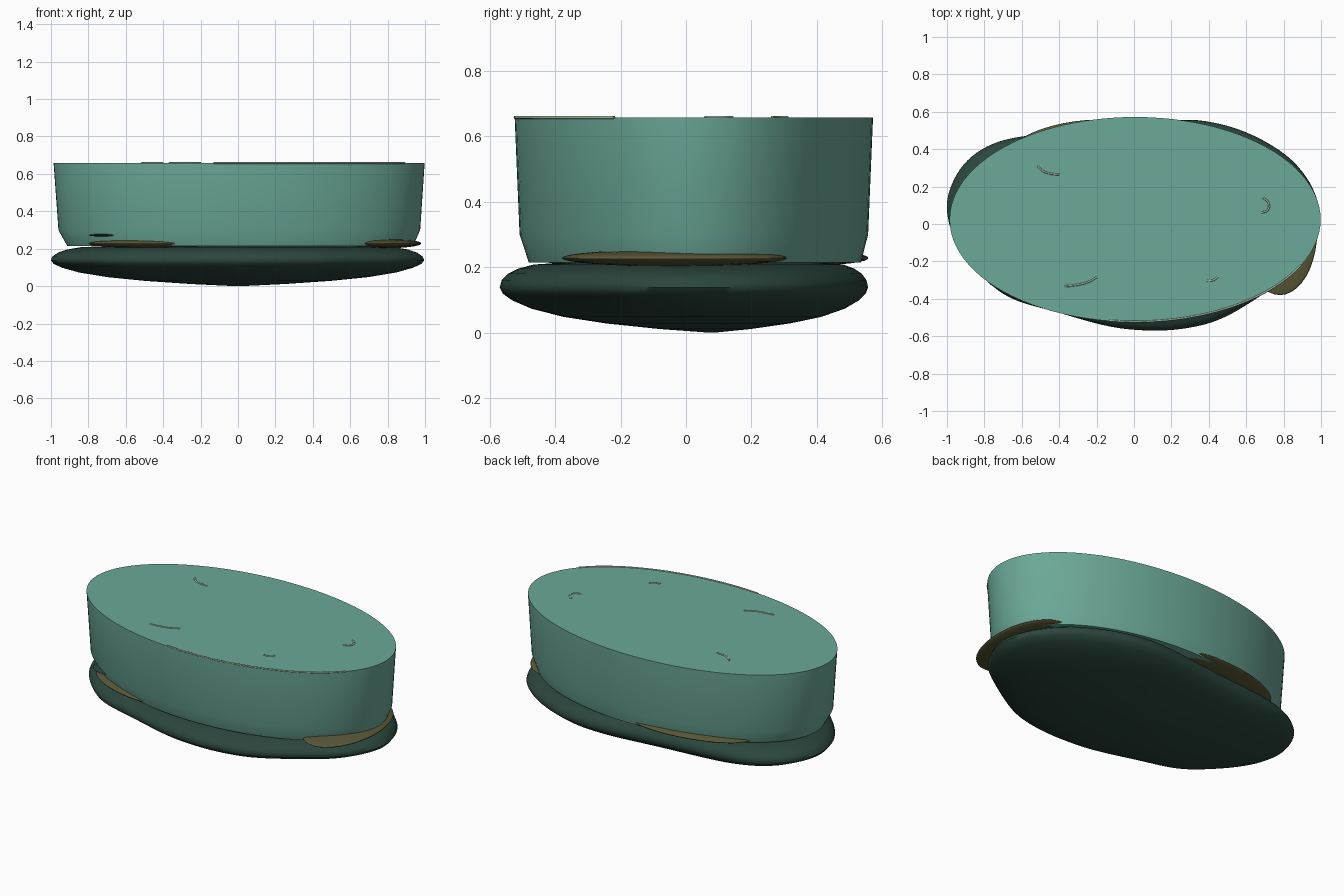
import bpy, bmesh, math
from mathutils import Vector

if "Cube" in bpy.data.objects:
    bpy.data.objects.remove(bpy.data.objects["Cube"])


def material(name, rgb):
    m = bpy.data.materials.new(name)
    lin = [((c / 255 + 0.055) / 1.055) ** 2.4 for c in rgb]
    m.diffuse_color = (*lin, 1)
    m.use_nodes = True
    m.node_tree.nodes["Principled BSDF"].inputs["Base Color"].default_value = m.diffuse_color
    return m


WATER = material("water_teal", (107, 168, 152))
BED = material("dark_green_rock", (43, 70, 61))
SAND = material("olive_sand", (90, 88, 56))
FOAM = material("pale_foam", (168, 196, 168))


def loft(name, rings, mat, angle):
    """Bridge rings of equal length; cap both ends."""
    bm = bmesh.new()
    loops = [[bm.verts.new(p) for p in ring] for ring in rings]
    n = len(loops[0])
    for a, b in zip(loops, loops[1:]):
        for i in range(n):
            j = (i + 1) % n
            bm.faces.new((a[i], a[j], b[j], b[i]))
    bm.faces.new(loops[0][::-1])
    bm.faces.new(loops[-1])
    bmesh.ops.recalc_face_normals(bm, faces=bm.faces)
    me = bpy.data.meshes.new(name)
    bm.to_mesh(me)
    bm.free()
    me.materials.append(mat)
    ob = bpy.data.objects.new(name, me)
    bpy.context.collection.objects.link(ob)
    bpy.ops.object.select_all(action='DESELECT')
    ob.select_set(True)
    bpy.context.view_layer.objects.active = ob
    bpy.ops.object.shade_smooth_by_angle(angle=math.radians(angle))
    return ob


def closed_spline(pts, steps):
    """Closed Catmull-Rom curve through the points."""
    out, n = [], len(pts)
    for i in range(n):
        p0, p1, p2, p3 = (Vector(pts[(i + k) % n]) for k in (-1, 0, 1, 2))
        for s in range(steps):
            t = s / steps
            out.append(0.5 * (2 * p1 + (p2 - p0) * t + (2 * p0 - 5 * p1 + 4 * p2 - p3) * t ** 2
                              + (3 * p1 - p0 - 3 * p2 + p3) * t ** 3))
    return out


def ellipse(cx, cy, rx, ry, z, n=96):
    return [(cx + rx * math.cos(2 * math.pi * i / n),
             cy + ry * math.sin(2 * math.pi * i / n), z) for i in range(n)]


# Pond bed: lumpy outline swept through a flattened lens profile
outline = closed_spline([
    (0.995, 0.05), (0.94, 0.22), (0.81, 0.37), (0.6, 0.49), (0.38, 0.55), (0.18, 0.552),
    (-0.15, 0.515), (-0.55, 0.475), (-0.75, 0.43), (-0.89, 0.34), (-0.975, 0.21),
    (-1.0, 0.07), (-0.95, -0.1), (-0.82, -0.27), (-0.66, -0.395), (-0.4, -0.475),
    (-0.12, -0.55), (0.12, -0.57), (0.32, -0.55), (0.48, -0.5), (0.66, -0.395),
    (0.86, -0.25), (0.965, -0.1)], 5)
centre = Vector((0, 0.08))
profile = [(0.02, 0.0), (0.25, 0.011), (0.5, 0.028), (0.7, 0.048), (0.85, 0.073),
           (0.94, 0.098), (0.985, 0.119), (1.0, 0.138), (0.99, 0.16), (0.96, 0.18),
           (0.91, 0.196), (0.84, 0.208), (0.7, 0.214), (0.4, 0.217)]
loft("pond_bed", [[(*(centre + (p - centre) * s), z) for p in outline]
                  for s, z in profile], BED, 60)

# Water block: oval with flared wall and chamfered foot
loft("water_block", [ellipse(0.012, 0.027, 0.925, 0.508, 0.215),
                     ellipse(0.007, 0.024, 0.967, 0.533, 0.30),
                     ellipse(0.006, 0.024, 0.992, 0.548, 0.658)], WATER, 25)


# Flattened mounds squeezed between bed and water
def mound(name, loc, radii, turn, mat):
    bpy.ops.mesh.primitive_uv_sphere_add(segments=40, ring_count=16, location=loc,
                                         rotation=(0, 0, math.radians(turn)))
    ob = bpy.context.object
    ob.name = name
    ob.scale = radii
    ob.data.materials.append(mat)
    bpy.ops.object.shade_smooth()


mound("sand_front_left", (-0.47, -0.285, 0.228), (0.335, 0.15, 0.025), -13, SAND)
mound("sand_right", (0.78, -0.035, 0.228), (0.2, 0.345, 0.026), 0, SAND)
mound("sand_back", (-0.3, 0.39, 0.228), (0.4, 0.16, 0.022), 8, SAND)
mound("bed_pebble", (-0.72, -0.295, 0.272), (0.08, 0.05, 0.007), -25, BED)


# Thin foam ripples on the water surface
def ripple(name, pts):
    cu = bpy.data.curves.new(name, 'CURVE')
    cu.dimensions = '3D'
    cu.bevel_depth = 0.005
    cu.bevel_resolution = 2
    cu.resolution_u = 6
    cu.use_fill_caps = True
    sp = cu.splines.new('BEZIER')
    sp.bezier_points.add(len(pts) - 1)
    for b, (x, y) in zip(sp.bezier_points, pts):
        b.co = (x, y, 0.658)
        b.handle_left_type = b.handle_right_type = 'AUTO'
    cu.materials.append(FOAM)
    ob = bpy.data.objects.new(name, cu)
    bpy.context.collection.objects.link(ob)


ripple("ripple_back_left", [(-0.515, 0.31), (-0.49, 0.285), (-0.45, 0.27), (-0.40, 0.264)])
ripple("ripple_front_left", [(-0.37, -0.333), (-0.3, -0.325), (-0.24, -0.308), (-0.2, -0.285)])
ripple("ripple_front_right", [(0.39, -0.304), (0.425, -0.3), (0.45, -0.28)])
ripple("ripple_right", [(0.69, 0.142), (0.72, 0.11), (0.715, 0.075), (0.68, 0.06)])
ripple("ripple_rim", [(0.006 + 0.99 * math.cos(a), 0.024 + 0.546 * math.sin(a))
                      for a in [math.radians(-98 + 5.5 * i) for i in range(14)]])
